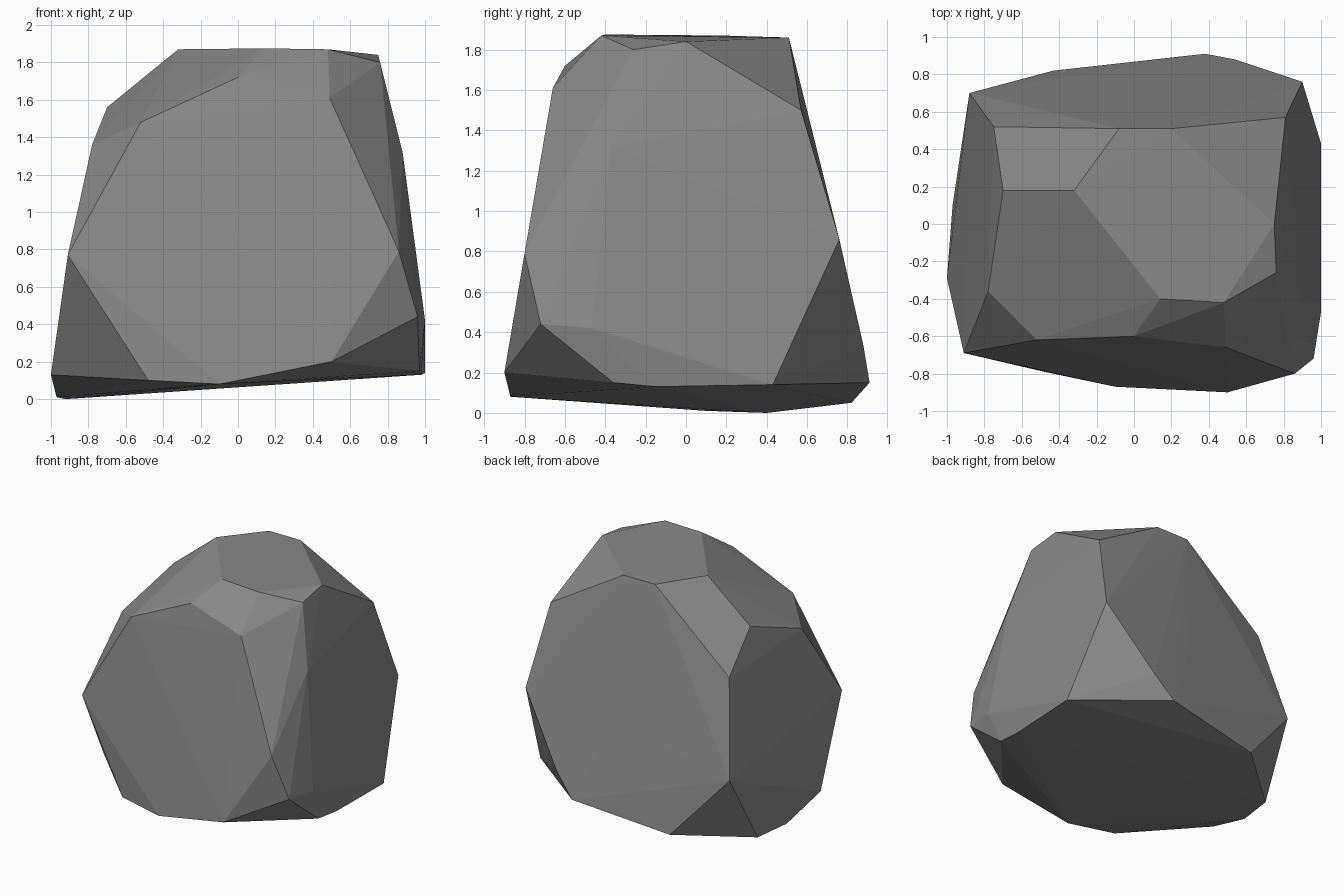
import bpy
import bmesh

# Corner points of the boulder, ring by ring from the ground up
base = [(-.92, .40, 0), (-.97, .10, .01), (-1, -.29, .13), (-.48, -.79, .10),
        (-.10, -.87, .08), (.50, -.90, .20), (.97, -.36, .15), (.98, -.15, .13),
        (1, .43, .14), (.38, .91, .15), (-.43, .82, .05)]
belly = [(-.91, -.69, .77), (.86, -.80, .79), (.96, -.72, .44), (1, -.47, .42),
         (.90, .76, .86), (.54, .88, .33), (.10, .75, .80), (-.88, .70, .56)]
shoulder = [(-.78, -.36, 1.36), (-.52, -.62, 1.48), (0, -.60, 1.72),
            (.49, -.66, 1.61), (.88, -.37, 1.32), (.81, .57, 1.50),
            (-.75, .52, 1.29), (-.70, .18, 1.56)]
crown = [(-.32, .18, 1.87), (.14, -.40, 1.875), (.48, -.42, 1.87), (.76, -.26, 1.80),
         (.75, 0, 1.84), (.20, .51, 1.86), (-.08, .51, 1.86)]

# Stone colour
stone = bpy.data.materials.new("grey stone")
stone.diffuse_color = (.25, .25, .25, 1)

# Boulder: convex skin around the rings, flat shaded
bm = bmesh.new()
for p in base + belly + shoulder + crown:
    bm.verts.new(p)
hull = bmesh.ops.convex_hull(bm, input=bm.verts[:])
loose = [v for v in bm.verts if not v.link_faces]
bmesh.ops.delete(bm, geom=loose, context='VERTS')
bmesh.ops.recalc_face_normals(bm, faces=bm.faces[:])
mesh = bpy.data.meshes.new("boulder")
bm.to_mesh(mesh)
bm.free()
mesh.materials.append(stone)
boulder = bpy.data.objects.new("boulder", mesh)
bpy.context.collection.objects.link(boulder)
